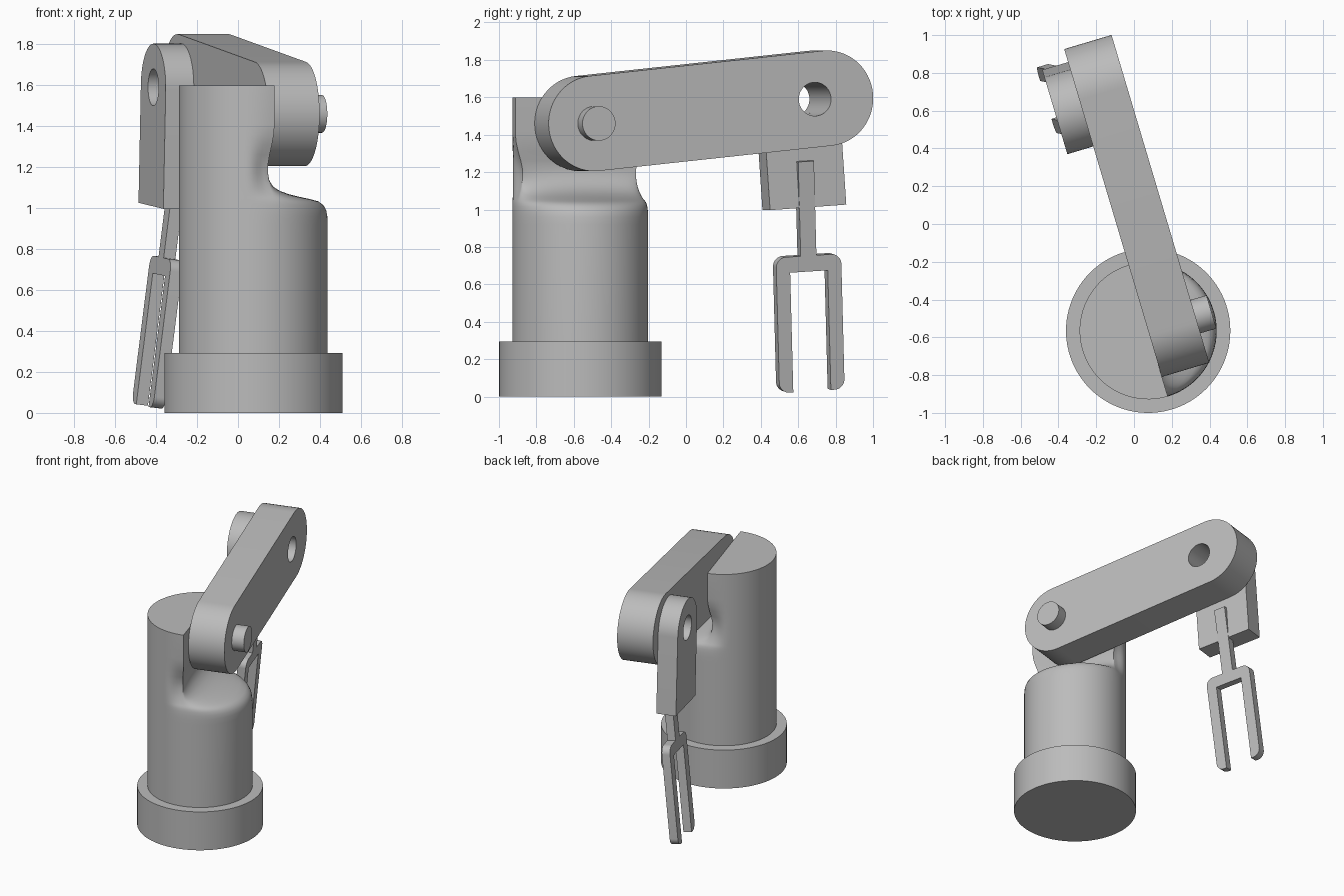
import bpy, bmesh
from math import sin, cos, pi, radians, atan2
from mathutils import Matrix, Vector

cube = bpy.data.objects.get("Cube")
if cube:
    bpy.data.objects.remove(cube)

grey = bpy.data.materials.new("machine grey")
grey.use_nodes = True
tone = (0.5, 0.5, 0.5, 1)
grey.diffuse_color = tone
grey.node_tree.nodes["Principled BSDF"].inputs["Base Color"].default_value = tone

# Arm frame: x runs along the arm, y is up, z points out of the arm's side
A = radians(16.6)
U = Vector((-sin(A), cos(A), 0))
N = Vector((cos(A), sin(A), 0))
FRAME = Matrix(((U.x, 0, N.x, 0), (U.y, 0, N.y, 0), (0, 1, 0, 0), (0, 0, 0, 1)))
CENTRE = Vector((0.075, -0.565, 0))
MID = CENTRE.dot(N)          # plane of the cut through the column axis
PIVOT = (CENTRE.dot(U), 1.46)
ELBOW = (0.668, 1.59)


def finish(ob):
    ob.data.materials.clear()
    ob.data.materials.append(grey)
    bpy.ops.object.select_all(action='DESELECT')
    ob.select_set(True)
    bpy.context.view_layer.objects.active = ob
    bpy.ops.object.shade_smooth_by_angle(angle=radians(35))


def from_bmesh(name, bm):
    bmesh.ops.recalc_face_normals(bm, faces=bm.faces)
    me = bpy.data.meshes.new(name)
    bm.to_mesh(me)
    bm.free()
    ob = bpy.data.objects.new(name, me)
    bpy.context.collection.objects.link(ob)
    finish(ob)


def arc(c, r, start, end, steps=32):
    return [(c[0] + r * cos(start + (end - start) * i / steps),
             c[1] + r * sin(start + (end - start) * i / steps)) for i in range(steps + 1)]


def circle(c, r):
    return arc(c, r, 0, 2 * pi, 64)[:-1]


def plate(name, outlines, low, high, matrix=FRAME):
    """Filled outlines (the second one is a hole) extruded from low to high."""
    cu = bpy.data.curves.new(name, 'CURVE')
    cu.dimensions = '2D'
    cu.fill_mode = 'BOTH'
    cu.extrude = (high - low) / 2
    for pts in outlines:
        sp = cu.splines.new('POLY')
        sp.points.add(len(pts) - 1)
        for p, (x, y) in zip(sp.points, pts):
            p.co = (x, y, 0, 1)
        sp.use_cyclic_u = True
    ob = bpy.data.objects.new(name, cu)
    bpy.context.collection.objects.link(ob)
    me = bpy.data.meshes.new_from_object(ob.evaluated_get(bpy.context.evaluated_depsgraph_get()))
    bpy.data.objects.remove(ob)
    bm = bmesh.new()
    bm.from_mesh(me)
    bmesh.ops.remove_doubles(bm, verts=bm.verts, dist=1e-5)
    bm.transform(matrix @ Matrix.Translation((0, 0, (low + high) / 2)))
    from_bmesh(name, bm)


# Round foot
bm = bmesh.new()
bmesh.ops.create_cone(bm, cap_ends=True, segments=96, radius1=0.435, radius2=0.435,
                      depth=0.293, matrix=Matrix.Translation(CENTRE + Vector((0, 0, 0.1465))))
from_bmesh("foot", bm)

# Column: rings whose outer half flattens into the cut face; (z, depth, waist)
LEVELS = [(0.2, 1, 0), (0.92, 1, 0), (0.96, 0.995, 0), (0.99, 0.98, 0.02), (1.015, 0.94, 0.06),
          (1.033, 0.87, 0.12), (1.045, 0.74, 0.2), (1.055, 0.6, 0.3), (1.067, 0.45, 0.42),
          (1.083, 0.3, 0.55), (1.105, 0.17, 0.72), (1.135, 0.07, 0.88), (1.17, 0.01, 0.98),
          (1.21, -0.02, 1), (1.26, -0.02, 0.75), (1.31, -0.01, 0.4), (1.36, 0, 0.12),
          (1.41, 0, 0), (1.6, 0, 0)]
R, SEG = 0.363, 96
bm = bmesh.new()
rings = []
for z, depth, waist in LEVELS:
    ring = []
    for i in range(SEG):
        c, s = cos(2 * pi * i / SEG), sin(2 * pi * i / SEG)
        h = max(0, min(1, (s + 0.4) / 0.4))
        h = h * h * (3 - 2 * h) * waist
        u = R * c * (1 - 0.13 * h)
        n = R * s * (depth if s > 0 else 1) - 0.02 * h
        ring.append(bm.verts.new(CENTRE + U * u + N * n + Vector((0, 0, z))))
    rings.append(ring)
for a, b in zip(rings, rings[1:]):
    for i in range(SEG):
        j = (i + 1) % SEG
        bm.faces.new((a[i], a[j], b[j], b[i]))
bm.faces.new(rings[0][::-1])
bm.faces.new(rings[-1])
from_bmesh("column", bm)

# Upper arm with rounded ends and the elbow hole
END = (0.738, 1.595)
tilt = atan2(END[1] - PIVOT[1], END[0] - PIVOT[0])
outline = arc(END, 0.255, tilt - pi / 2, tilt + pi / 2) + arc(PIVOT, 0.255, tilt + pi / 2, tilt + 3 * pi / 2)
plate("upper_arm", [outline, circle(ELBOW, 0.09)], MID, 0.172)
plate("shoulder_pin", [circle(PIVOT, 0.092)], MID - 0.06, 0.26)

# Forearm hanging from the elbow
swing = FRAME @ Matrix.Translation((*ELBOW, 0)) @ Matrix.Rotation(radians(4), 4, 'Z')
outline = arc((0, 0), 0.213, 0, pi) + [(-0.213, -0.58), (0.213, -0.58)]
plate("forearm", [outline, circle((0, 0), 0.09)], MID - 0.143, MID, swing)

# Wrist rod and two-pronged gripper
grip = (FRAME @ Matrix.Translation((0.688, 1.26, -0.091)) @ Matrix.Rotation(radians(3.5), 4, 'Z')
        @ Matrix.Rotation(radians(6.45), 4, 'X'))
T = 0.03
plate("wrist_rod", [[(-0.044, 0), (-0.044, -0.54), (0.044, -0.54), (0.044, 0)]], -T, T, grip)
W, P, TOP, TIP, C = 0.182, 0.077, -0.508, -1.238, 0.055
half = (arc((W - C, TOP - C), C, pi / 2, 0, 10) + arc((W - C, TIP + C), C, 0, -pi / 2, 10)
        + [(W - P, TIP), (W - P, TOP - 0.085)])
plate("gripper", [half + [(-x, y) for x, y in reversed(half)]], -T, T, grip)
